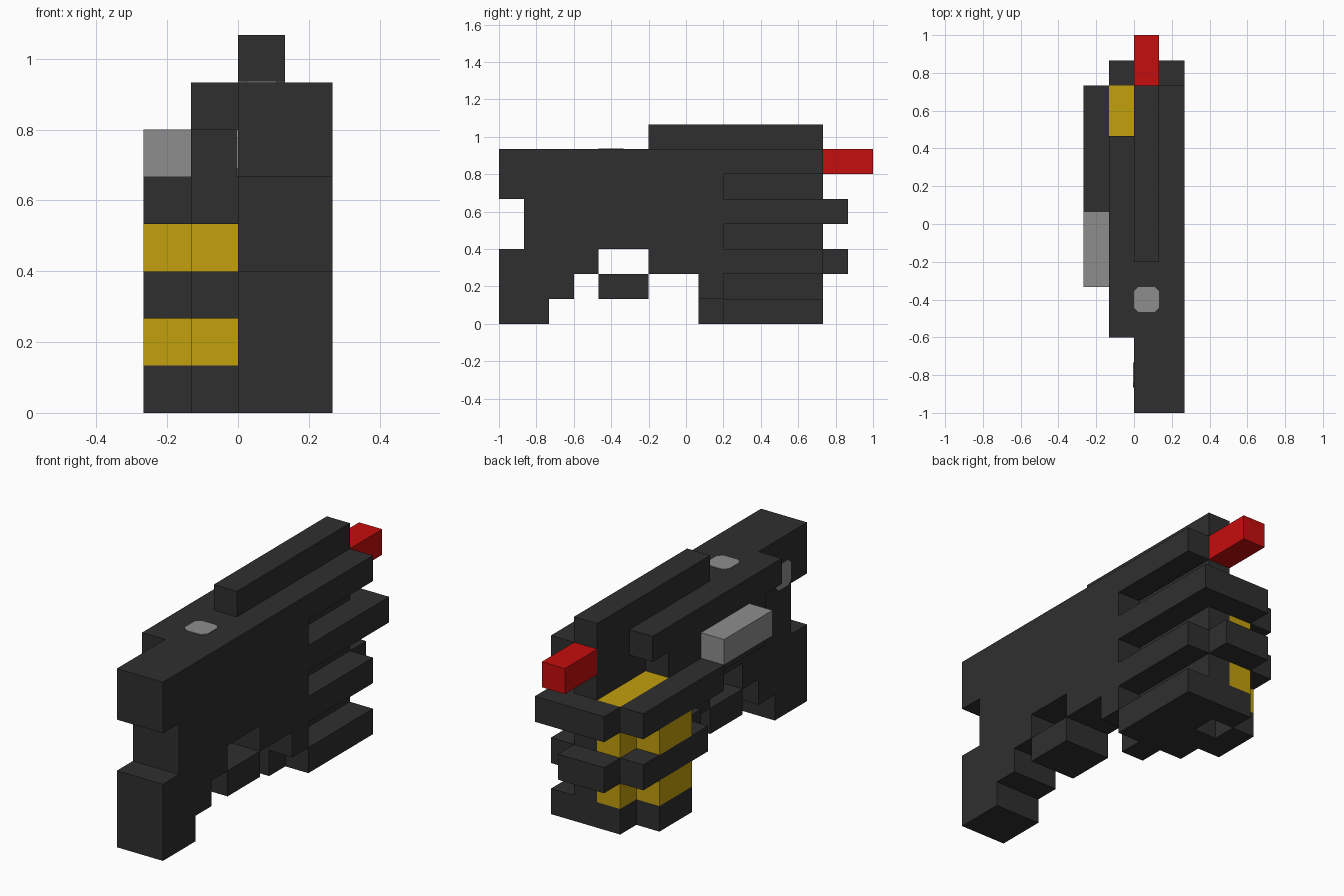
import bpy, bmesh
from mathutils import Vector, Matrix

if "Cube" in bpy.data.objects:
    bpy.data.objects.remove(bpy.data.objects["Cube"], do_unlink=True)

U = 2 / 15                              # side of one block
ORIGIN = Vector((-2 * U, -1.0, 0.0))    # corner of the block grid


def material(name, rgb):
    m = bpy.data.materials.new(name)
    m.use_nodes = True
    m.diffuse_color = (*rgb, 1)
    bsdf = m.node_tree.nodes["Principled BSDF"]
    bsdf.inputs["Base Color"].default_value = (*rgb, 1)
    bsdf.inputs["Roughness"].default_value = 0.8
    return m


BLACK = material("charcoal black", (0.028, 0.028, 0.028))
GREY = material("steel grey", (0.27, 0.27, 0.27))
RED = material("signal red", (0.56, 0.004, 0.004))
YELLOW = material("golden yellow", (0.54, 0.35, 0.004))


def finish(name, bm, mat):
    bmesh.ops.recalc_face_normals(bm, faces=bm.faces)
    mesh = bpy.data.meshes.new(name)
    bm.to_mesh(mesh)
    bm.free()
    mesh.materials.append(mat)
    obj = bpy.data.objects.new(name, mesh)
    bpy.context.collection.objects.link(obj)
    return obj


def blocks(name, mat, *boxes):
    """Boxes as (x0, x1, y0, y1, z0, z1) in block units."""
    bm = bmesh.new()
    for x0, x1, y0, y1, z0, z1 in boxes:
        centre = ORIGIN + Vector((x0 + x1, y0 + y1, z0 + z1)) * U / 2
        size = Vector((x1 - x0, y1 - y0, z1 - z0)) * U
        bmesh.ops.create_cube(
            bm, size=1,
            matrix=Matrix.Translation(centre) @ Matrix.Diagonal((*size, 1)))
    return finish(name, bm, mat)


def button(name, mat, centre, normal):
    """Thin square plate with cut corners lying on a face."""
    h, c = U / 2, U * 0.32
    ring = [(h, c), (c, h), (-c, h), (-h, c), (-h, -c), (-c, -h), (c, -h), (h, -c)]
    bm = bmesh.new()
    face = bm.faces.new([bm.verts.new((x, y, 0)) for x, y in ring])
    out = bmesh.ops.extrude_face_region(bm, geom=[face])
    top = [v for v in out["geom"] if isinstance(v, bmesh.types.BMVert)]
    bmesh.ops.translate(bm, verts=top, vec=(0, 0, 0.004))
    obj = finish(name, bm, mat)
    obj.rotation_euler = Vector(normal).to_track_quat('Z', 'Y').to_euler()
    obj.location = ORIGIN + Vector(centre) * U
    return obj


# Main body, right half
blocks("top_rail", BLACK, (2, 3, 6, 13, 7, 8))
blocks("upper_body", BLACK, (2, 4, 0, 13, 6, 7))
blocks("middle_body", BLACK,
       (2, 4, 0, 9, 5, 6), (2, 4, 1, 9, 3, 5), (2, 4, 6, 9, 2, 3))
blocks("barrel_tip", RED, (2, 3, 13, 15, 6, 7))

# Stepped rear grip and trigger guard
blocks("rear_grip", BLACK,
       (2, 4, 0, 4, 2, 3), (2, 4, 0, 3, 1, 2), (2, 4, 0, 2, 0, 1))
blocks("trigger_guard", BLACK, (2, 4, 4, 6, 1, 2))

# Left half of the body
blocks("left_upper_body", BLACK, (1, 2, 3, 11, 6, 7))
blocks("left_middle_body", BLACK, (1, 2, 4, 10, 4, 6))
blocks("side_handle", GREY, (0, 1, 5, 8, 5, 6))

# Fore section: recessed core and projecting ribs
blocks("fore_core", BLACK,
       (2, 3, 9, 13, 5, 6), (2, 3, 9, 13, 3, 4), (2, 3, 8, 13, 1, 2))
blocks("core_foot", BLACK, (3, 4, 8, 9, 1, 2))
blocks("upper_rib", BLACK,
       (2, 4, 9, 14, 4, 5), (1, 2, 13, 14, 4, 5), (0, 1, 8, 13, 4, 5))
blocks("lower_rib", BLACK,
       (2, 4, 9, 13, 2, 3), (1, 3, 13, 14, 2, 3),
       (1, 2, 8, 13, 2, 3), (0, 1, 9, 13, 2, 3))
blocks("bottom_rib", BLACK,
       (3, 4, 9, 13, 0, 1), (2, 3, 8, 13, 0, 1),
       (1, 2, 9, 11, 0, 1), (1, 2, 12, 13, 0, 1), (0, 1, 10, 12, 0, 1))

# Yellow layers between the ribs
blocks("yellow_top", YELLOW, (1, 2, 10, 13, 4, 5))
for name, z in (("yellow_upper_band", 3), ("yellow_lower_band", 1)):
    blocks(name, YELLOW, (1, 2, 9, 13, z, z + 1), (0, 1, 10, 12, z, z + 1))

# Flat grey buttons
button("top_button", GREY, (2.5, 4.5, 7), (0, 0, 1))
button("side_button", GREY, (2, 1.5, 5.5), (-1, 0, 0))
